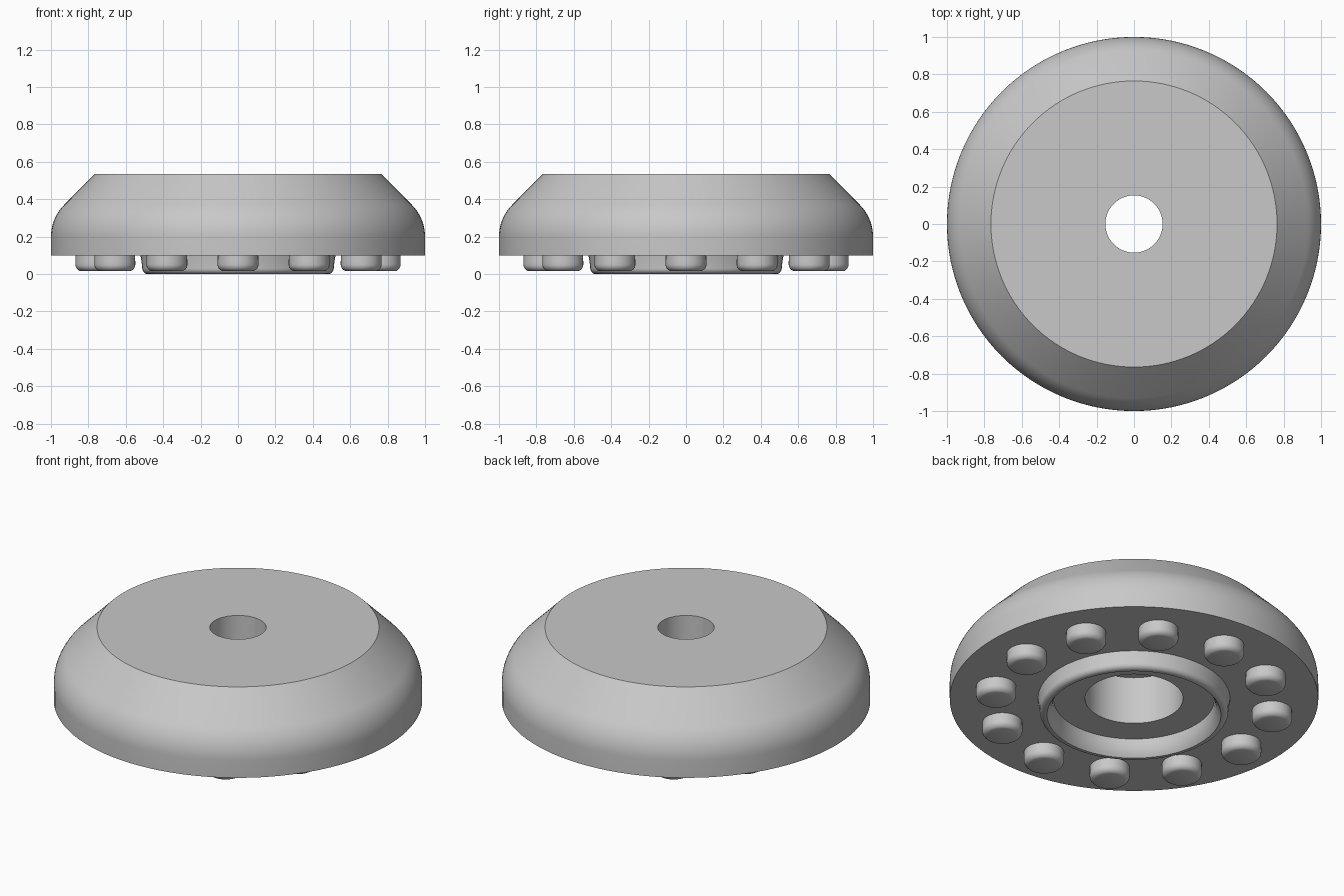
import bpy, bmesh
from math import sin, cos, pi, radians
from mathutils import Vector

if "Cube" in bpy.data.objects:
    bpy.data.objects.remove(bpy.data.objects["Cube"], do_unlink=True)

grey = bpy.data.materials.new("plain grey")
grey.use_nodes = True
colour = (0.58, 0.58, 0.58, 1)
grey.diffuse_color = colour
for node in grey.node_tree.nodes:
    if node.type == 'BSDF_PRINCIPLED':
        node.inputs["Base Color"].default_value = colour


def arc(cx, cz, radius, start, end, steps):
    """Points (r, z) on a profile fillet, angles in degrees."""
    angles = [radians(start + (end - start) * i / steps) for i in range(steps + 1)]
    return [(cx + radius * cos(a), cz + radius * sin(a)) for a in angles]


def lathe(name, profile, segments):
    """Spin a closed (r, z) profile around the z axis."""
    bm = bmesh.new()
    verts = [bm.verts.new((r, 0, z)) for r, z in profile]
    edges = [bm.edges.new((v, verts[i - 1])) for i, v in enumerate(verts)]
    bmesh.ops.spin(bm, geom=verts + edges, cent=(0, 0, 0), axis=(0, 0, 1),
                   angle=2 * pi, steps=segments, use_merge=True)
    bmesh.ops.remove_doubles(bm, verts=bm.verts, dist=0.0001)
    loose = [e for e in bm.edges if not e.link_faces]
    bmesh.ops.delete(bm, geom=loose, context='EDGES')
    bmesh.ops.recalc_face_normals(bm, faces=bm.faces)
    for face in bm.faces:
        face.smooth = True
    mesh = bpy.data.meshes.new(name)
    bm.to_mesh(mesh)
    bm.free()
    mesh.set_sharp_from_angle(angle=radians(32))
    mesh.materials.append(grey)
    return add(name, mesh)


def add(name, mesh, location=(0, 0, 0)):
    obj = bpy.data.objects.new(name, mesh)
    obj.location = location
    bpy.context.collection.objects.link(obj)
    return obj


# Domed body with a through hole and a wider bore underneath
lathe("body", [(0.266, 0.1), (1, 0.1)] + arc(0.76, 0.2, 0.24, 0, 45, 10)
      + [(0.765, 0.535), (0.153, 0.535), (0.153, 0.385), (0.266, 0.385)], 128)

# Raised rim around the bore, flaring and rounded at its lower edge
lathe("bottom_rim", [(0.437, 0.105), (0.522, 0.105), (0.512, 0.04)]
      + arc(0.482, 0.03, 0.03, 0, -90, 6)
      + [(0.472, 0), (0.46, 0.015), (0.447, 0.04), (0.439, 0.07)], 96)

# Ring of twelve round feet
count = 12
foot = lathe("foot_1", [(0, 0.11), (0.108, 0.11), (0.109, 0.06)]
             + arc(0.074, 0.05, 0.035, 0, -75, 6) + [(0, 0.0162)], 40)
for i in range(count):
    a = 2 * pi * i / count
    place = Vector((cos(a), sin(a), 0)) * 0.76
    if i == 0:
        foot.location = place
    else:
        add(f"foot_{i + 1}", foot.data, place)
